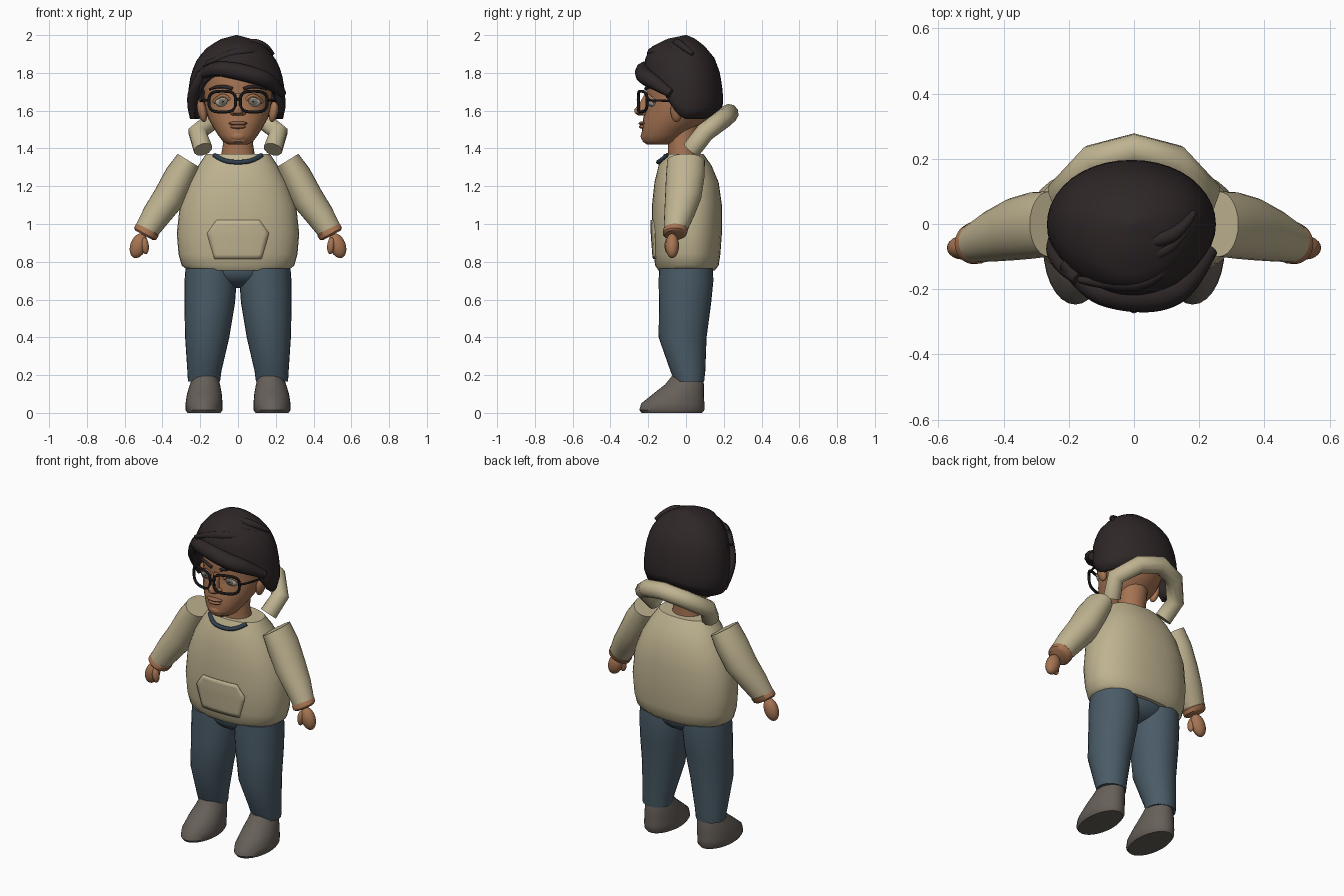
import bpy, bmesh
from math import sin, cos, pi, radians
from mathutils import Vector, Matrix
from mathutils.bvhtree import BVHTree

cube = bpy.data.objects.get("Cube")
if cube:
    bpy.data.objects.remove(cube)


def material(name, r, g, b):
    m = bpy.data.materials.new(name)
    m.use_nodes = True
    m.diffuse_color = (r, g, b, 1)
    bsdf = next(n for n in m.node_tree.nodes if n.type == 'BSDF_PRINCIPLED')
    bsdf.inputs["Base Color"].default_value = (r, g, b, 1)
    bsdf.inputs["Roughness"].default_value = 0.8
    return m


beige = material("beige cloth", 0.52, 0.45, 0.28)
skin = material("brown skin", 0.38, 0.175, 0.085)
lip = material("lip brown", 0.29, 0.12, 0.065)
denim = material("blue denim", 0.068, 0.105, 0.135)
shoe_grey = material("shoe grey", 0.135, 0.115, 0.1)
hair_dark = material("dark hair", 0.028, 0.02, 0.021)
black = material("black frame", 0.008, 0.008, 0.009)
navy = material("navy collar", 0.03, 0.05, 0.075)
eye_white = material("eye white", 0.5, 0.47, 0.42)
iris = material("iris grey", 0.16, 0.15, 0.12)


def finish(name, bm, mats, mirror=False, angle=40):
    bmesh.ops.recalc_face_normals(bm, faces=bm.faces)
    me = bpy.data.meshes.new(name)
    bm.to_mesh(me)
    bm.free()
    ob = bpy.data.objects.new(name, me)
    bpy.context.collection.objects.link(ob)
    for m in mats:
        me.materials.append(m)
    if mirror:
        ob.modifiers.new("Mirror", 'MIRROR').use_mirror_merge = False
    bpy.ops.object.select_all(action='DESELECT')
    ob.select_set(True)
    bpy.context.view_layer.objects.active = ob
    bpy.ops.object.shade_smooth_by_angle(angle=radians(angle))
    return ob


def spow(v, e):
    return abs(v) ** e * (1 if v >= 0 else -1)


def loft(name, rings, mat, mirror=False, tilt=0, power=2, n=28):
    """Skin rings given as (x, y, z, half width, half depth); tilt leans them in xz."""
    bm = bmesh.new()
    loops = []
    for x, y, z, rx, ry in rings:
        loop = []
        for i in range(n):
            a = 2 * pi * i / n
            u = rx * spow(cos(a), 2 / power)
            v = ry * spow(sin(a), 2 / power)
            loop.append(bm.verts.new((x + u * cos(tilt), y + v, z + u * sin(tilt))))
        loops.append(loop)
    for lo, hi in zip(loops, loops[1:]):
        for i in range(n):
            j = (i + 1) % n
            bm.faces.new((lo[i], lo[j], hi[j], hi[i]))
    bm.faces.new(loops[0])
    bm.faces.new(loops[-1])
    return finish(name, bm, [mat], mirror)


def ball(name, centre, size, mat, mirror=False, tilt=0):
    bm = bmesh.new()
    bmesh.ops.create_uvsphere(bm, u_segments=20, v_segments=12, radius=1)
    bm.transform(Matrix.Translation(centre) @ Matrix.Rotation(tilt, 4, 'Y')
                 @ Matrix.Diagonal((*size, 1)))
    return finish(name, bm, [mat], mirror, 60)


def tube(name, points, radius, mat, mirror=False, cyclic=False, taper=None, smooth=True):
    cu = bpy.data.curves.new(name, 'CURVE')
    cu.dimensions = '3D'
    cu.bevel_depth = radius
    cu.bevel_resolution = 3
    cu.use_fill_caps = True
    sp = cu.splines.new('NURBS' if smooth and not cyclic else 'POLY')
    sp.points.add(len(points) - 1)
    for i, (p, q) in enumerate(zip(sp.points, points)):
        p.co = (*q, 1)
        p.radius = taper[i] if taper else 1
    sp.use_cyclic_u = cyclic
    if sp.type == 'NURBS':
        sp.order_u = 3
        sp.use_endpoint_u = True
    ob = bpy.data.objects.new(name, cu)
    bpy.context.collection.objects.link(ob)
    cu.materials.append(mat)
    if mirror:
        ob.modifiers.new("Mirror", 'MIRROR').use_mirror_merge = False
    return ob


def interp(table, t):
    """Piecewise linear lookup; table rows start with the key."""
    for a, b in zip(table, table[1:]):
        if t <= b[0]:
            f = max(0, (t - a[0]) / (b[0] - a[0]))
            return [p + (q - p) * f for p, q in zip(a[1:], b[1:])]
    return list(table[-1][1:])


# Shoes and trousers
loft("shoes", [(.18, -.075, 0, .088, .16), (.18, -.075, .015, .098, .172),
               (.18, -.07, .05, .098, .167), (.178, -.04, .1, .092, .135),
               (.175, -.008, .15, .08, .103), (.172, .005, .195, .066, .08)], shoe_grey, True)
loft("trouser_legs", [(.18, .018, .165, .085, .078), (.178, .01, .22, .09, .092),
                      (.163, -.018, .4, .117, .127), (.15, -.005, .58, .134, .138),
                      (.145, 0, .7, .138, .145), (.145, 0, .765, .133, .142)], denim, True)
ball("trouser_seat", (0, 0, .76), (.22, .135, .1), denim)

# Sweater body and sleeves
torso = loft("sweater_body", [(0, .003, .755, .265, .15), (0, .005, .78, .298, .168),
                              (0, .005, .84, .315, .177), (0, .005, .95, .324, .185),
                              (0, .005, 1.1, .308, .185), (0, .003, 1.22, .262, .17),
                              (0, -.005, 1.31, .21, .14), (0, -.012, 1.37, .17, .105)],
             beige, power=2.3, n=36)
loft("sleeves", [(.26, 0, 1.335, .07, .1), (.308, -.004, 1.25, .083, .102),
                 (.365, -.015, 1.14, .085, .096), (.43, -.035, 1.05, .076, .08),
                 (.483, -.055, .968, .064, .062)], beige, True, tilt=.55)

# Kangaroo pocket wrapped onto the front of the sweater
surface = BVHTree.FromObject(torso, bpy.context.evaluated_depsgraph_get())
edge = [(.815, .125), (.95, .165), (1.02, .115)]
bm = bmesh.new()
rows = []
for k in range(10):
    z = .815 + .205 * k / 9
    w = interp(edge, z)[0]
    row = []
    for i in range(13):
        x = w * (i / 6 - 1)
        hit = surface.ray_cast(Vector((x, -1, z)), Vector((0, 1, 0)))[0]
        row.append(bm.verts.new((x, hit.y - .007, z)))
    rows.append(row)
for lo, hi in zip(rows, rows[1:]):
    for i in range(12):
        bm.faces.new((lo[i], lo[i + 1], hi[i + 1], hi[i]))
pocket = finish("pocket", bm, [beige])
solid = pocket.modifiers.new("Solidify", 'SOLIDIFY')
solid.thickness = .009
solid.offset = -1

# Hood roll and shirt collar
hood = [(.185, .03, 1.395), (.215, .1, 1.485), (.125, .195, 1.555)]
tube("hood", hood + [(0, .228, 1.585)] + [(-x, y, z) for x, y, z in reversed(hood)],
     .051, beige, smooth=False)
tube("shirt_collar", [(-.125, -.095, 1.365), (-.085, -.135, 1.335), (0, -.15, 1.325),
                      (.085, -.135, 1.335), (.125, -.095, 1.365)], .012, navy)

# Cuffs and hands
loft("cuffs", [(.476, -.055, .978, .06, .058), (.48, -.056, .968, .068, .066),
               (.492, -.06, .948, .066, .063), (.497, -.062, .94, .054, .052)], skin, True, tilt=.5)
ball("hands", (.527, -.073, .885), (.043, .036, .068), skin, True, -.35)
ball("thumbs", (.492, -.092, .885), (.02, .022, .045), skin, True, .1)

# Neck and head
loft("neck", [(0, -.015, 1.33, .095, .08), (0, -.02, 1.42, .08, .075),
              (0, -.01, 1.55, .085, .085)], skin)
loft("head", [(0, -.15, 1.42, .05, .055), (0, -.138, 1.437, .08, .092),
              (0, -.118, 1.47, .105, .118), (0, -.09, 1.51, .13, .142),
              (0, -.055, 1.56, .158, .172), (0, -.032, 1.62, .175, .177),
              (0, -.025, 1.68, .18, .18), (0, -.02, 1.76, .185, .2),
              (0, -.02, 1.85, .165, .17), (0, -.02, 1.92, .08, .08)], skin)
ball("ears", (.19, -.05, 1.6), (.024, .032, .062), skin, True, .2)

# Nose and mouth
loft("nose", [(0, -.228, 1.575, .018, .026), (0, -.235, 1.588, .03, .036),
              (0, -.232, 1.605, .025, .042), (0, -.21, 1.64, .017, .036),
              (0, -.19, 1.69, .02, .028)], skin, n=16)
ball("nostrils", (.026, -.222, 1.59), (.017, .024, .015), skin, True)
ball("upper_lip", (0, -.224, 1.533), (.05, .027, .011), lip)
ball("lower_lip", (0, -.222, 1.515), (.042, .028, .012), lip)
ball("chin", (0, -.21, 1.465), (.045, .03, .03), skin)

# Eyes with iris and pupil picked out by distance from the centre
bm = bmesh.new()
bmesh.ops.create_uvsphere(bm, u_segments=24, v_segments=20, radius=1)
bm.transform(Matrix.Rotation(pi / 2, 4, 'X'))
for f in bm.faces:
    c = f.calc_center_median()
    r = (c.x ** 2 + c.z ** 2) ** .5
    f.material_index = 0 if c.y > 0 or r > .52 else 1 if r > .22 else 2
bm.transform(Matrix.Translation((.08, -.172, 1.648)) @ Matrix.Diagonal((.042, .03, .03, 1)))
finish("eyes", bm, [eye_white, iris, black], True, 60)
tube("eyelids", [(.035, -.19, 1.648), (.06, -.204, 1.68), (.1, -.196, 1.68), (.128, -.166, 1.645)],
     .009, skin, True)
tube("eyebrows", [(.03, -.212, 1.715), (.09, -.2, 1.742), (.15, -.15, 1.712)],
     .012, hair_dark, True, taper=[.8, 1, .4])


# Glasses
def lens_y(x):
    return -.252 + .05 * (x / .16) ** 2


rim = []
for i in range(28):
    a = 2 * pi * i / 28
    x = .083 + .071 * spow(cos(a), .65)
    rim.append((x, lens_y(x), 1.648 + .055 * spow(sin(a), .65)))
tube("glasses_rims", rim, .008, black, True, cyclic=True)
tube("glasses_bridge", [(-.016, -.25, 1.655), (0, -.258, 1.664), (.016, -.25, 1.655)], .007, black)
tube("glasses_arms", [(.152, -.206, 1.655), (.185, -.17, 1.655), (.2, -.06, 1.65)], .006, black, True)

# Hair cap: rows of z, half width, front y, back y, with the hem height set by angle
shape = [(1.55, .245, -.2, .165), (1.62, .26, -.2, .198), (1.7, .257, -.21, .195),
         (1.8, .24, -.225, .18), (1.88, .205, -.215, .15), (1.94, .15, -.18, .1),
         (1.98, .08, -.1, .05), (2.0, .004, -.004, .004)]
hem = [(0, 1.8), (30, 1.79), (48, 1.74), (68, 1.62), (85, 1.555), (125, 1.555), (180, 1.61)]
bm = bmesh.new()
columns = []
for i in range(40):
    deg = 9 * i
    low = interp(hem, min(deg, 360 - deg))[0]
    col = []
    for k in range(13):
        z = low + (2.0 - low) * (1 - (1 - k / 12) ** 1.7)
        w, front, back = interp(shape, z)
        s, c = sin(radians(deg)), cos(radians(deg))
        y = front * c if c > 0 else -back * c
        col.append(bm.verts.new((w * s - .008, y, z)))
    columns.append(col)
for i in range(40):
    a, b = columns[i], columns[(i + 1) % 40]
    for k in range(12):
        bm.faces.new((a[k], b[k], b[k + 1], a[k + 1]))
bm.faces.new([c[-1] for c in columns])
cap = finish("hair_cap", bm, [hair_dark])
solid = cap.modifiers.new("Solidify", 'SOLIDIFY')
solid.thickness = .03
solid.offset = -1

# Swept fringe and strands lying over the crown
tube("fringe", [(-.21, -.12, 1.78), (-.14, -.2, 1.825), (-.03, -.225, 1.815),
                (.09, -.225, 1.785), (.17, -.175, 1.755), (.235, -.08, 1.69)],
     .046, hair_dark, taper=[.5, .8, 1, 1, .9, .5])
tube("side_lock", [(-.17, -.17, 1.83), (-.225, -.125, 1.74), (-.25, -.06, 1.64), (-.24, -.03, 1.56)],
     .03, hair_dark, taper=[.6, 1, .9, .4])
for i in range(4):
    d = .045 * i
    tube(f"crown_strand_{i + 1}", [(-.17 + d, -.17 + d * .6, 1.85 + d * .5),
                                   (-.05 + d * .6, -.19 + d, 1.9 + d * .45),
                                   (.07 + d * .5, -.17 + d, 1.92 + d * .25),
                                   (.13 + d * .4, -.1 + d, 1.9)],
         .024, hair_dark, taper=[.4, 1, 1, .4])
